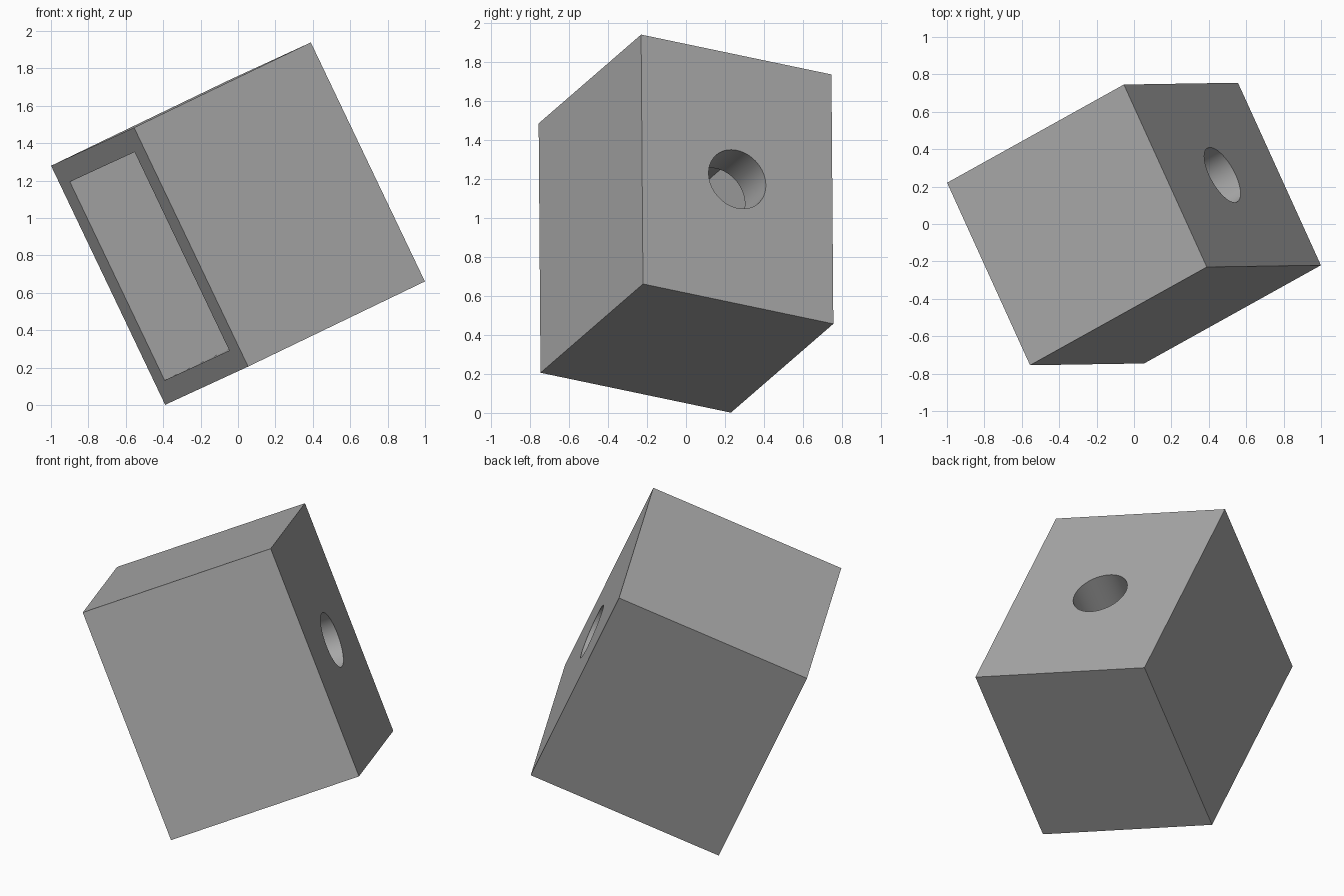
import bpy
import math
from mathutils import Matrix, Vector

old = bpy.data.objects.get("Cube")
if old:
    bpy.data.objects.remove(old, do_unlink=True)

# Box sizes: depth runs from the open mouth to the drilled end
DEPTH, WIDTH, HEIGHT = 1.173, 1.091, 1.416
WALL, END_WALL, HOLE_RADIUS = 0.12, 0.24, 0.164

# Tilted axes of the box
along = Vector((0.945, 0.525, 0.455)).normalized()
across = Vector((-0.445, 0.975, -0.205))
across = (across - along * across.dot(along)).normalized()
up = along.cross(across)
tilt = Matrix((along, across, up)).transposed().to_4x4()
placement = Matrix.Translation((0, 0, 0.97)) @ tilt

grey = bpy.data.materials.new("plain grey")
grey.use_nodes = True
colour = (0.4, 0.4, 0.4, 1)
grey.diffuse_color = colour
grey.node_tree.nodes["Principled BSDF"].inputs["Base Color"].default_value = colour


def block(name, size, x=0):
    bpy.ops.mesh.primitive_cube_add(size=1)
    obj = bpy.context.object
    obj.name = name
    obj.data.transform(Matrix.Translation((x, 0, 0)) @ Matrix.Diagonal((*size, 1)))
    obj.data.materials.append(grey)
    return obj


def cut(target, cutter):
    cutter.hide_render = True
    mod = target.modifiers.new("cut", "BOOLEAN")
    mod.operation, mod.solver, mod.object = "DIFFERENCE", "EXACT", cutter
    bpy.context.view_layer.objects.active = target
    bpy.ops.object.modifier_apply(modifier=mod.name)
    bpy.data.objects.remove(cutter, do_unlink=True)


# Hollow shell, open at one end
shell = block("hollow_box", (DEPTH, WIDTH, HEIGHT))
cavity = block("cavity_cutter", (DEPTH, WIDTH - 2 * WALL, HEIGHT - 2 * WALL), -END_WALL)
cut(shell, cavity)

# Round hole through the thick end wall
bpy.ops.mesh.primitive_cylinder_add(vertices=64, radius=HOLE_RADIUS, depth=END_WALL * 2)
drill = bpy.context.object
drill.name = "hole_cutter"
drill.data.transform(Matrix.Translation((DEPTH / 2 - END_WALL / 2, 0, 0))
                     @ Matrix.Rotation(math.pi / 2, 4, "Y"))
drill.data.materials.append(grey)
cut(shell, drill)

# Set the finished box on one corner
shell.data.transform(placement)
bpy.ops.object.select_all(action="DESELECT")
shell.select_set(True)
bpy.context.view_layer.objects.active = shell
bpy.ops.object.shade_smooth_by_angle(angle=math.radians(30))
